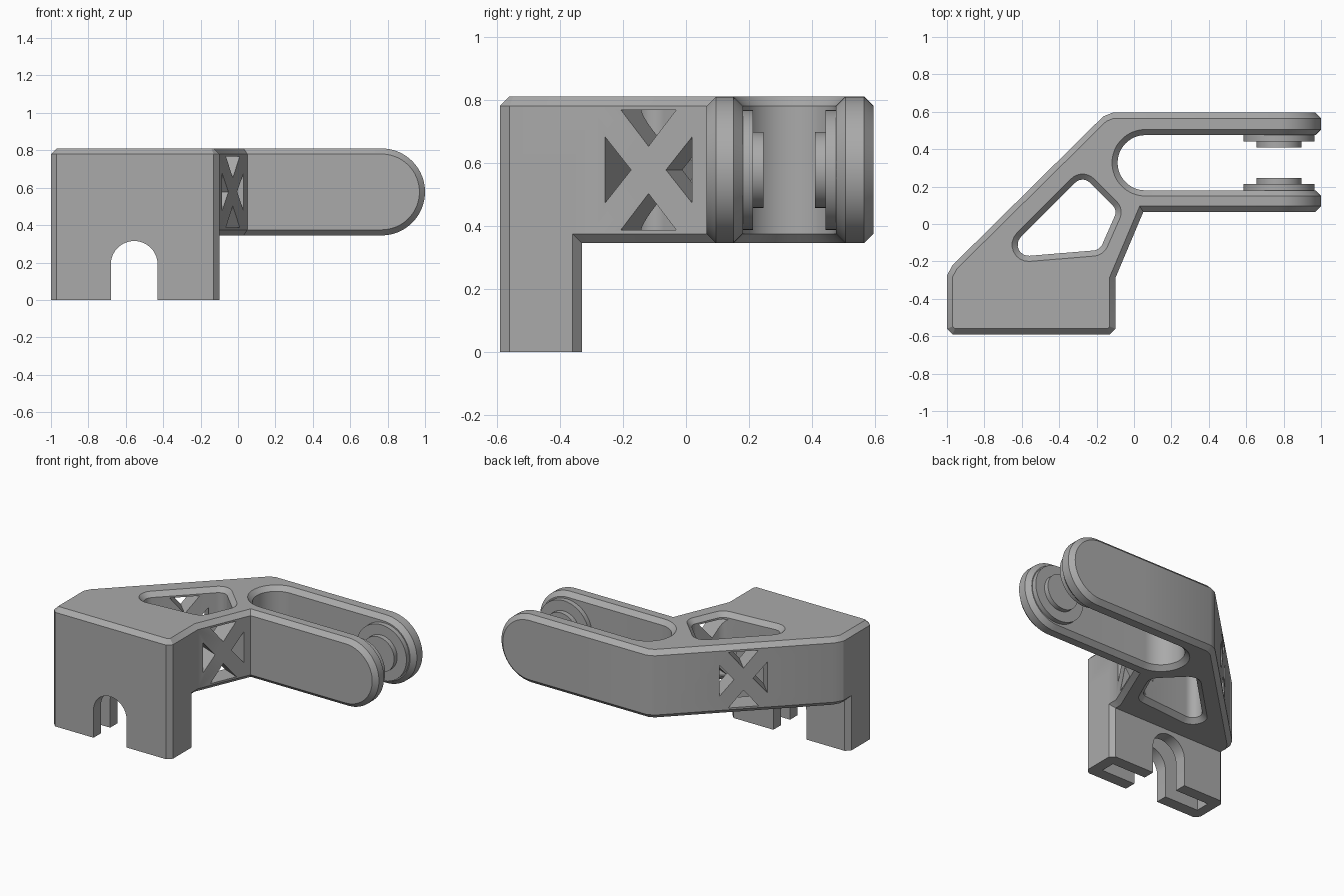
import bpy, bmesh
from math import sin, cos, tan, pi
from mathutils import Vector, Matrix

if "Cube" in bpy.data.objects:
    bpy.data.objects.remove(bpy.data.objects["Cube"])

grey = bpy.data.materials.new("plain grey")
grey.use_nodes = True
grey.diffuse_color = (0.4, 0.4, 0.4, 1)
grey.node_tree.nodes["Principled BSDF"].inputs["Base Color"].default_value = grey.diffuse_color

BASE, TOP, CH = 0.345, 0.81, 0.03      # underside, top and chamfer of the bracket
MID = (BASE + TOP) / 2
# Swaps y and z, so that a side profile can be extruded along y
SIDE = Matrix(((1, 0, 0, 0), (0, 0, 1, 0), (0, 1, 0, 0), (0, 0, 0, 1)))


def inset(points, d):
    """Move each side of a counter-clockwise outline inward by d."""
    result = []
    for i, p in enumerate(points):
        a = (p - points[i - 1]).normalized()
        b = (points[(i + 1) % len(points)] - p).normalized()
        na, nb = Vector((-a.y, a.x)), Vector((-b.y, b.x))
        result.append(p + (na + nb) * d / (1 + na.dot(nb)))
    return result


def prism(name, outline, rings, matrix=Matrix()):
    """Loft an outline through (height, inset) rings."""
    outline = [Vector(p) for p in outline]
    bm = bmesh.new()
    loops = [[bm.verts.new((p.x, p.y, h)) for p in inset(outline, d)] for h, d in rings]
    n = len(outline)
    for low, high in zip(loops, loops[1:]):
        for i in range(n):
            j = (i + 1) % n
            bm.faces.new((low[i], low[j], high[j], high[i]))
    bm.faces.new(loops[0])
    bm.faces.new(loops[-1])
    bm.transform(matrix)
    bmesh.ops.recalc_face_normals(bm, faces=bm.faces)
    mesh = bpy.data.meshes.new(name)
    bm.to_mesh(mesh)
    bm.free()
    mesh.materials.append(grey)
    obj = bpy.data.objects.new(name, mesh)
    bpy.context.collection.objects.link(obj)
    return obj


def combine(target, tool, operation="DIFFERENCE"):
    """Apply a boolean and discard the tool."""
    mod = target.modifiers.new("combine", "BOOLEAN")
    mod.operation, mod.object, mod.solver = operation, tool, "EXACT"
    bpy.context.view_layer.objects.active = target
    bpy.ops.object.modifier_apply(modifier=mod.name)
    bpy.data.objects.remove(tool)


def arc(cx, cy, r, start, end, steps=32):
    angles = [start + (end - start) * i / steps for i in range(steps + 1)]
    return [(cx + r * cos(a), cy + r * sin(a)) for a in angles]


def rounded(corners, steps=8):
    """Round (x, y, setback) corners with tangent arcs."""
    pts = [Vector(c[:2]) for c in corners]
    result = []
    for i, p in enumerate(pts):
        d = corners[i][2]
        a = (pts[i - 1] - p).normalized()
        b = (pts[(i + 1) % len(pts)] - p).normalized()
        half = a.angle(b) / 2
        centre = p + (a + b).normalized() * d / cos(half)
        radius = d * tan(half)
        out = p + a * d - centre
        turn = (pi - 2 * half) / steps
        for k in range(steps + 1):
            c, s = cos(turn * k), sin(turn * k)
            result.append(centre + Vector((out.x * c - out.y * s, out.x * s + out.y * c)))
    return result


def arch(cx, cz, r):
    return arc(cx, cz, r, 0, pi) + [(cx - r, -0.1), (cx + r, -0.1)]


CHAMFERED = [(BASE, CH), (BASE + CH, 0), (TOP - CH, 0), (TOP, CH)]
FLARED = [(BASE - CH, -2 * CH), (BASE + CH, 0), (TOP - CH, 0), (TOP + CH, -2 * CH)]

# Bracket plate with chamfered rims
body = prism("bracket_body", [
    (-0.97, -0.59), (-0.13, -0.59), (-0.1, -0.56), (-0.1, -0.29), (0.05, 0.065),
    (0.5, 0.065), (0.5, 0.595), (-0.115, 0.595), (-0.165, 0.575),
    (-0.97, -0.22), (-1, -0.275), (-1, -0.56)], CHAMFERED)

# Fork slot
slot = arc(0.06, 0.3275, 0.1475, pi / 2, 3 * pi / 2) + [(1.3, 0.18), (1.3, 0.475)]
combine(body, prism("slot_cutter", slot, FLARED))

# Fork arms with rounded ends
arm = arc(0.7675, MID, (TOP - BASE) / 2, -pi / 2, pi / 2) + [(0.4, TOP), (0.4, BASE)]
for y0, y1 in ((0.065, 0.18), (0.475, 0.595)):
    rings = [(y0, CH), (y0 + CH, 0), (y1 - CH, 0), (y1, CH)]
    combine(body, prism("arm", arm, rings, SIDE), "UNION")

# Front leg with an arched notch and an inner plate groove
leg = [(-0.97, -0.59), (-0.13, -0.59), (-0.1, -0.56), (-0.1, -0.36),
       (-0.13, -0.33), (-0.97, -0.33), (-1, -0.36), (-1, -0.56)]
combine(body, prism("leg", leg, [(0, 0), (0.6, 0)]), "UNION")
for r, y0, y1 in ((0.125, -0.7, -0.2), (0.38, -0.51, -0.41)):
    combine(body, prism("notch_cutter", arch(-0.555, 0.19, r), [(y0, 0), (y1, 0)], SIDE))

# Rounded pocket through the plate
pocket = rounded([(-0.718, -0.183, 0.16), (-0.183, -0.139, 0.035),
                  (-0.089, 0.074, 0.035), (-0.275, 0.26, 0.055)])
combine(body, prism("pocket_cutter", pocket, FLARED))

# Crossed-brace windows in the two slanted walls
side_gap = [(0.15, -0.105), (0.15, 0.105), (0.06, 0)]
end_gap = [(-0.095, 0.19), (0, 0.075), (0.095, 0.19)]
for x, y, along in ((-0.025, -0.12, (0.15, 0.355, 0)), (-0.565, 0.185, (-1, -1, 0))):
    u = Vector(along).normalized()
    v = Vector((0, 0, 1))
    frame = Matrix((u, v, u.cross(v))).transposed().to_4x4()
    frame = Matrix.Translation((x, y, MID)) @ frame
    for gap in (side_gap, end_gap):
        for s in (1, -1):
            # A half turn gives the opposite triangle
            tri = [(s * a, s * b) for a, b in gap]
            combine(body, prism("window_cutter", tri, [(-0.22, 0), (0.1, 0)], frame))

# Stepped bosses facing each other inside the fork
parts = [body]
for side, face, step in (("front", 0.18, 1), ("back", 0.475, -1)):
    for kind, r, height in (("washer", 0.19, 0.033), ("pin", 0.12, 0.066)):
        rings = [(face - step * 0.04, 0), (face + step * height, 0)]
        circle = arc(0.775, MID, r, 0, 2 * pi, 48)[:-1]
        parts.append(prism(side + "_" + kind, circle, rings, SIDE))

# Smooth the curves and keep the chamfers crisp
bpy.ops.object.select_all(action="DESELECT")
for obj in parts:
    obj.select_set(True)
bpy.context.view_layer.objects.active = body
bpy.ops.object.shade_smooth_by_angle(angle=pi / 7)
